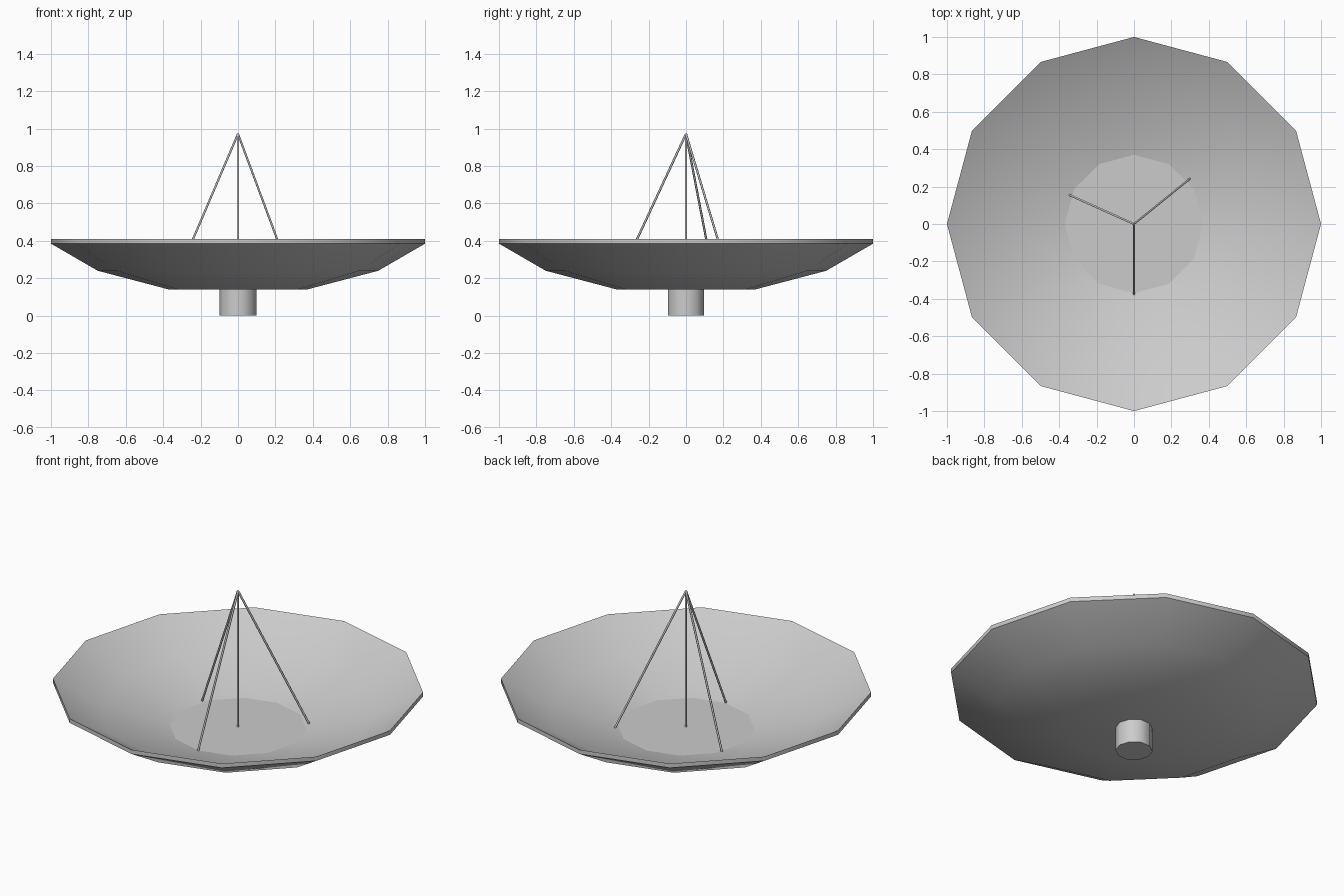
import bpy, bmesh, math
from mathutils import Vector

if "Cube" in bpy.data.objects:
    bpy.data.objects.remove(bpy.data.objects["Cube"])

ROD_R = 0.006
FLOOR_Z = 0.165


def make_object(name, bm):
    mesh = bpy.data.meshes.new(name)
    bm.to_mesh(mesh)
    bm.free()
    obj = bpy.data.objects.new(name, mesh)
    bpy.context.collection.objects.link(obj)
    return obj


def smooth(obj, degrees):
    bpy.ops.object.select_all(action='DESELECT')
    obj.select_set(True)
    bpy.context.view_layer.objects.active = obj
    bpy.ops.object.shade_smooth_by_angle(angle=math.radians(degrees))


def lathe(name, profile, sides):
    """Revolve (radius, z) points and cap both ends."""
    bm = bmesh.new()
    rings = []
    for r, z in profile:
        rings.append([bm.verts.new((r * math.cos(2 * math.pi * i / sides),
                                    r * math.sin(2 * math.pi * i / sides), z))
                      for i in range(sides)])
    for a, b in zip(rings, rings[1:]):
        for i in range(sides):
            j = (i + 1) % sides
            bm.faces.new((a[i], a[j], b[j], b[i]))
    bm.faces.new(rings[0][::-1])
    bm.faces.new(rings[-1])
    return make_object(name, bm)


def rod(name, start, end):
    start, end = Vector(start), Vector(end)
    axis = end - start
    bpy.ops.mesh.primitive_cylinder_add(vertices=6, radius=ROD_R, depth=axis.length,
                                        location=(start + end) / 2)
    obj = bpy.context.object
    obj.name = name
    obj.rotation_euler = axis.to_track_quat('Z', 'Y').to_euler()
    smooth(obj, 61)


# Twelve-sided dish: outer skin up, rim, inner skin back down
dish = lathe("dish", [(0.37, 0.14), (0.75, 0.24), (1.0, 0.385), (1.0, 0.41),
                      (0.75, 0.265), (0.37, FLOOR_Z)], 12)
smooth(dish, 31)
# Inner floor stays a separate flat facet
dish.data.polygons[len(dish.data.polygons) - 1].use_smooth = False

# Short ten-sided pedestal
base = lathe("pedestal", [(0.1, 0.0), (0.1, 0.15)], 10)
smooth(base, 40)

# Central feed mast and three struts meeting at the tip
tip = (0, 0, 0.972)
rod("feed_mast", (0, 0, FLOOR_Z - 0.005), tip)
for i, (x, y) in enumerate([(0, -0.375), (-0.345, 0.155), (0.30, 0.243)]):
    rod(f"feed_strut_{i + 1}", (x, y, FLOOR_Z), tip)
